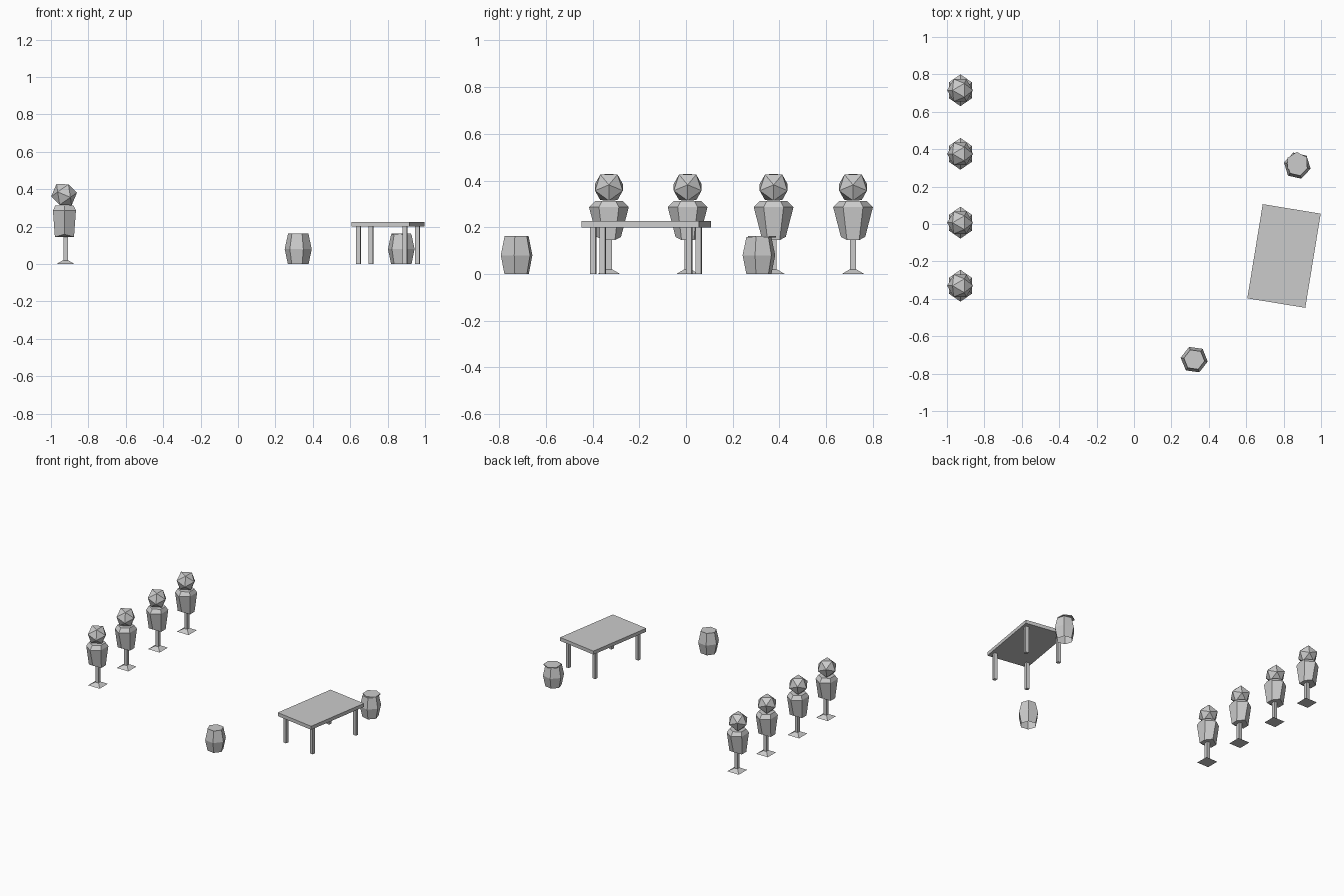
import bpy, bmesh, math
from mathutils import Matrix, Vector

cube = bpy.data.objects.get("Cube")
if cube:
    bpy.data.objects.remove(cube, do_unlink=True)

grey = bpy.data.materials.new("plain_grey")
grey.use_nodes = True
COLOUR = (0.6, 0.6, 0.6, 1)
grey.diffuse_color = COLOUR
grey.node_tree.nodes["Principled BSDF"].inputs["Base Color"].default_value = COLOUR


def finish(name, bm, loc=(0, 0, 0), turn=0):
    """Turn a bmesh into a flat-shaded object."""
    bmesh.ops.recalc_face_normals(bm, faces=bm.faces[:])
    mesh = bpy.data.meshes.new(name)
    bm.to_mesh(mesh)
    bm.free()
    mesh.materials.append(grey)
    obj = bpy.data.objects.new(name, mesh)
    obj.location = loc
    obj.rotation_euler.z = math.radians(turn)
    bpy.context.collection.objects.link(obj)
    return obj


def loft(name, rings, sides, start=0, loc=(0, 0, 0), turn=0, bottom=True):
    """Skin rings of (x radius, y radius, z, lift of the y-end corners)."""
    bm = bmesh.new()
    loops = []
    for rx, ry, z, lift in rings:
        loop = []
        for i in range(sides):
            a = math.radians(start) + math.tau * i / sides
            end = lift if abs(math.sin(a)) > 0.9 else 0
            loop.append(bm.verts.new((rx * math.cos(a), ry * math.sin(a), z + end)))
        loops.append(loop)
    for low, high in zip(loops, loops[1:]):
        for i in range(sides):
            j = (i + 1) % sides
            bm.faces.new((low[i], low[j], high[j], high[i]))
    bm.faces.new(loops[-1])
    if bottom:
        bm.faces.new(loops[0])
    return finish(name, bm, loc, turn)


def box(name, size, loc, turn=0):
    bm = bmesh.new()
    bmesh.ops.create_cube(bm, size=1)
    bmesh.ops.scale(bm, vec=size, verts=bm.verts)
    return finish(name, bm, loc, turn)


# Four practice dummies in a row
ROOT2 = math.sqrt(2)
for n, y in enumerate((-0.33, 0.007, 0.375, 0.715), 1):
    # low square foot
    loft(f"dummy_{n}_base",
         [(0.048 * ROOT2, 0.048 * ROOT2, 0, 0), (0.014 * ROOT2, 0.014 * ROOT2, 0.02, 0)],
         4, 45, (-0.922, y, 0))
    box(f"dummy_{n}_post", (0.024, 0.026, 0.2), (-0.922, y, 0.1))
    # six-sided torso, wide at the shoulders
    loft(f"dummy_{n}_torso",
         [(0.059, 0.052, 0.145, 0.014), (0.071, 0.085, 0.286, 0), (0.056, 0.058, 0.313, 0)],
         6, 30, (-0.928, y, 0))
    # faceted head
    bm = bmesh.new()
    bmesh.ops.create_icosphere(bm, subdivisions=1, radius=0.07,
                               matrix=Matrix.Rotation(math.radians(-98.7), 4, "Y"))
    finish(f"dummy_{n}_head", bm, (-0.93, y, 0.371))

# Table, slightly turned
TURN = -9.3
centre = Vector((0.802, -0.171, 0))
spin = Matrix.Rotation(math.radians(TURN), 3, "Z")
box("table_top", (0.314, 0.51, 0.026), centre + Vector((0, 0, 0.213)), TURN)
for sx, side in ((-1, "right"), (1, "left")):
    for sy, end in ((-1, "front"), (1, "back")):
        spot = centre + spin @ Vector((sx * 0.126, sy * 0.208, 0.1))
        box(f"table_leg_{end}_{side}", (0.024, 0.024, 0.202), spot, TURN)

# Two barrels, open underneath
BARREL = [(0.056, 0.056, 0, 0), (0.073, 0.073, 0.08, 0), (0.056, 0.056, 0.158, 0)]
loft("front_barrel", BARREL, 6, 0, (0.322, -0.725, 0), -8, bottom=False)
loft("back_barrel", BARREL, 6, 0, (0.873, 0.312, 0), -13, bottom=False)
loft("front_barrel_lid", [(0.056, 0.056, 0.157, 0), (0.056, 0.056, 0.163, 0)],
     6, 0, (0.322, -0.725, 0), -8)
# this lid has slipped sideways
loft("back_barrel_lid", [(0.06, 0.06, 0.157, 0), (0.06, 0.06, 0.163, 0)],
     6, 0, (0.873, 0.325, 0), 32)
